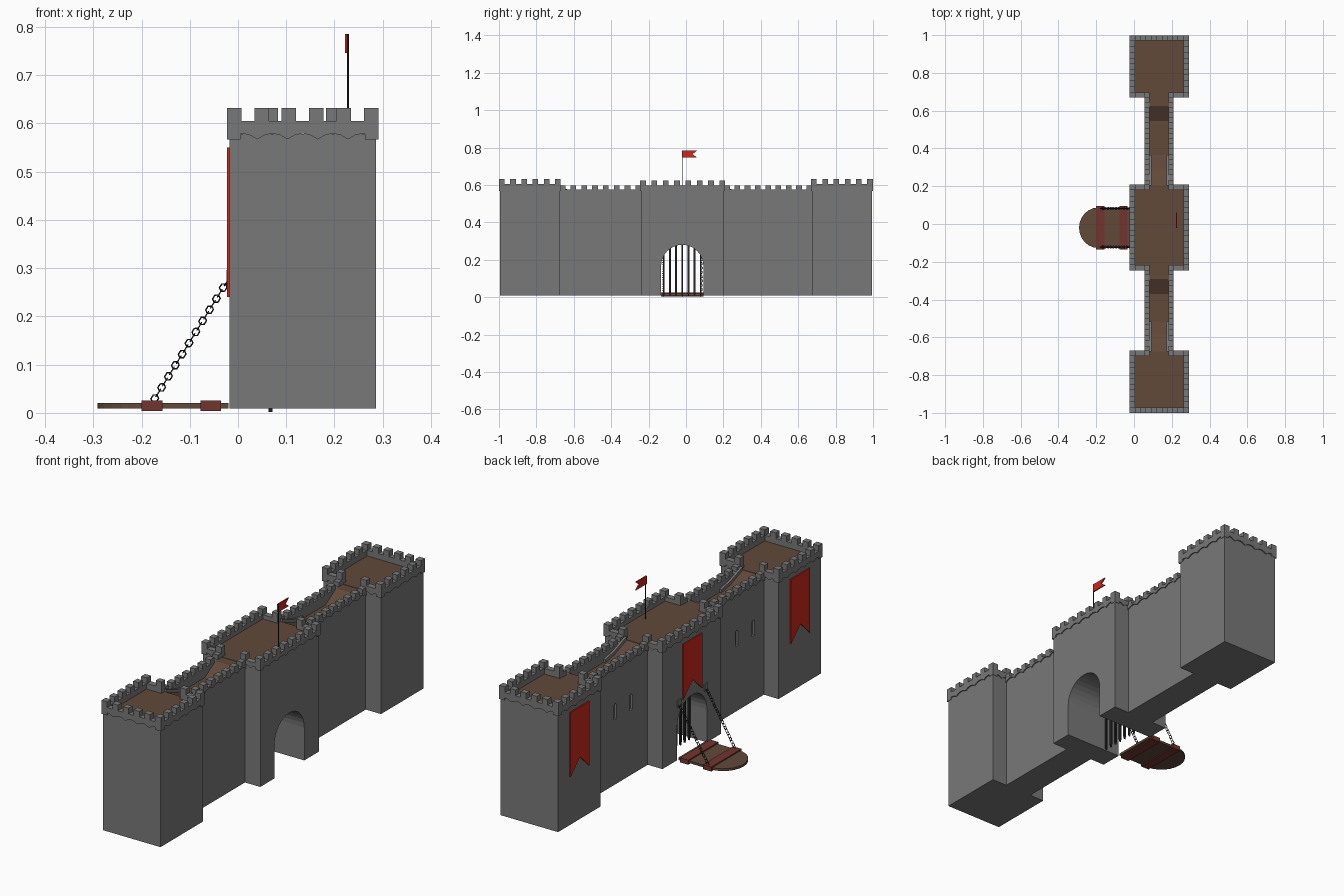
import bpy, bmesh, math
from mathutils import Vector

cube = bpy.data.objects.get("Cube")
if cube:
    bpy.data.objects.remove(cube, do_unlink=True)


def material(name, rgb):
    m = bpy.data.materials.new(name)
    m.use_nodes = True
    m.diffuse_color = (*rgb, 1)
    bsdf = next(n for n in m.node_tree.nodes if n.type == 'BSDF_PRINCIPLED')
    bsdf.inputs["Base Color"].default_value = (*rgb, 1)
    bsdf.inputs["Roughness"].default_value = 0.9
    return m


STONE = material("stone grey", (0.19, 0.19, 0.19))
FLOOR = material("floor brown", (0.12, 0.067, 0.042))
TIMBER = material("red timber", (0.17, 0.036, 0.028))
CLOTH = material("red cloth", (0.62, 0.02, 0.01))
IRON = material("black iron", (0.02, 0.02, 0.022))


def prism(name, pts, axis, a, b, mat, floor=False):
    """Extrude a 2D outline from a to b along the given axis."""
    place = {'x': lambda u, v, w: (w, u, v),
             'y': lambda u, v, w: (u, w, v),
             'z': lambda u, v, w: (u, v, w)}[axis]
    bm = bmesh.new()
    low = [bm.verts.new(place(u, v, a)) for u, v in pts]
    high = [bm.verts.new(place(u, v, b)) for u, v in pts]
    bm.faces.new(low)
    bm.faces.new(high)
    for i in range(len(pts)):
        j = (i + 1) % len(pts)
        bm.faces.new((low[i], low[j], high[j], high[i]))
    bmesh.ops.recalc_face_normals(bm, faces=bm.faces)
    if floor:  # upward faces become boards
        for f in bm.faces:
            f.normal_update()
            f.material_index = int(f.normal.z > 0.4 and f.calc_center_median().z > 0.45)
    me = bpy.data.meshes.new(name)
    bm.to_mesh(me)
    bm.free()
    me.materials.append(mat)
    if floor:
        me.materials.append(FLOOR)
    ob = bpy.data.objects.new(name, me)
    bpy.context.collection.objects.link(ob)
    return ob


def box(name, x, y, z, mat, floor=False):
    return prism(name, [(x[0], z[0]), (x[1], z[0]), (x[1], z[1]), (x[0], z[1])],
                 'y', y[0], y[1], mat, floor)


def parapet(name, axis, start, end, a, b, dip, base, top):
    """Battlement run: scalloped lower edge, merlons above."""
    length = end - start
    bays = max(1, round(length / 0.066))
    pts = [(start, dip)]
    for i in range(bays):
        for t, rise in ((0.25, 0.009), (0.5, 0.012), (0.75, 0.009), (1, 0)):
            pts.append((start + length * (i + t) / bays, dip + rise))
    count = max(2, round((length + 0.028) / 0.058))
    width = 0.03
    pitch = (length - width) / (count - 1)
    for i in reversed(range(count)):
        u = start + i * pitch
        pts += [(u + width, base), (u + width, top), (u, top), (u, base)]
    clean = [p for i, p in enumerate(pts) if p != pts[i - 1]]
    return prism(name, clean, axis, a, b, STONE)


# Shared dimensions
X0, X1 = -0.018, 0.286
GROUND, DECK = 0.009, 0.578
LIP, THICK = 0.005, 0.028
PATH0, PATH1 = 0.083, 0.182
GATE_Y, GATE_R, SPRING = -0.02, 0.113, 0.167


def tower(name, y0, y1, top, open_low, open_high, gate=False):
    # Body, with the archway cut through its outline
    outline = [(y0, GROUND)]
    if gate:
        outline.append((GATE_Y - GATE_R, GROUND))
        for i in range(17):
            t = math.pi * (1 - i / 16)
            outline.append((GATE_Y + GATE_R * math.cos(t), SPRING + GATE_R * math.sin(t)))
        outline.append((GATE_Y + GATE_R, GROUND))
    outline += [(y1, GROUND), (y1, DECK), (y0, DECK)]
    prism(name + "_body", outline, 'x', X0, X1, STONE, floor=True)
    # Battlements on four sides, open where a wall walk arrives
    dip, base = 0.567, top - 0.027
    xa, xb, ya, yb = X0 - LIP, X1 + LIP, y0 - LIP, y1 + LIP
    parapet(name + "_outer_parapet", 'x', ya, yb, xa, xa + THICK, dip, base, top)
    parapet(name + "_inner_parapet", 'x', ya, yb, xb - THICK, xb, dip, base, top)
    for side, p, q, opened in (("low", ya, ya + THICK, open_low),
                               ("high", yb - THICK, yb, open_high)):
        runs = [(xa, PATH0), (PATH1, xb)] if opened else [(xa, xb)]
        for i, (s, e) in enumerate(runs):
            parapet(f"{name}_{side}_parapet_{i}", 'y', s, e, p, q, dip, base, top)


tower("right_tower", -0.995, -0.675, 0.632, False, True)
tower("gate_tower", -0.24, 0.204, 0.625, True, True, gate=True)
tower("left_tower", 0.674, 0.994, 0.632, True, False)


def wall(name, y0, y1, slits):
    # Core with a walkway that dips between the towers
    path = [(y1 + 0.03, DECK - 0.002), (y1 - 0.05, DECK - 0.002), (y1 - 0.13, 0.528),
            (y0 + 0.16, 0.528), (y0 + 0.09, 0.542), (y0, DECK - 0.002),
            (y0 - 0.03, DECK - 0.002)]
    prism(name + "_walkway", [(y0 + 0.002, 0.4), (y1 - 0.002, 0.4)] + path, 'x',
          PATH0 - 0.002, PATH1 + 0.002, STONE, floor=True)
    # Solid faces and battlements
    wx0, wx1 = 0.06, 0.205
    outer = box(name + "_outer_face", (wx0, PATH0), (y0 - 0.005, y1 + 0.005), (GROUND, 0.573), STONE)
    box(name + "_inner_face", (PATH1, wx1), (y0 - 0.005, y1 + 0.005), (GROUND, 0.573), STONE)
    box(name + "_core", (PATH0, PATH1), (y0 - 0.005, y1 + 0.005), (GROUND, 0.45), STONE)
    parapet(name + "_outer_parapet", 'x', y0, y1, wx0 - LIP, PATH0, 0.556, 0.575, 0.597)
    parapet(name + "_inner_parapet", 'x', y0, y1, PATH1, wx1 + LIP, 0.556, 0.575, 0.597)
    # Curved kerbs beside the rising ramp
    low = [(y0 + 0.16, 0.528), (y0 + 0.09, 0.542), (y0, DECK - 0.002)]
    kerb = low + [(u, v + 0.016) for u, v in reversed(low)]
    for i, x in enumerate((PATH0, PATH1 - 0.01)):
        prism(f"{name}_kerb_{i}", kerb, 'x', x, x + 0.01, STONE)
    # Arrow slits with round heads
    for y in slits:
        head = [(y + 0.011 * math.cos(math.pi * i / 6), 0.385 + 0.011 * math.sin(math.pi * i / 6))
                for i in range(7)]
        cutter = prism("slit_cutter", [(y - 0.011, 0.32), (y + 0.011, 0.32)] + head,
                       'x', wx0 - 0.02, wx0 + 0.012, STONE)
        mod = outer.modifiers.new("slit", 'BOOLEAN')
        mod.operation, mod.solver, mod.object = 'DIFFERENCE', 'EXACT', cutter
        bpy.context.view_layer.objects.active = outer
        bpy.ops.object.modifier_apply(modifier=mod.name)
        bpy.data.objects.remove(cutter, do_unlink=True)


wall("left_wall", 0.204, 0.674, (0.45, 0.33))
wall("right_wall", -0.675, -0.24, (-0.47, -0.595))

# Swallow-tailed banners on the gate side
for name, y, bottom in (("left", 0.834, 0.24), ("gate", GATE_Y, 0.285), ("right", -0.835, 0.24)):
    h = 0.072
    prism(name + "_banner", [(y - h, 0.55), (y - h, bottom), (y, bottom + 0.07),
                             (y + h, bottom), (y + h, 0.55)], 'x', X0 - 0.005, X0 + 0.002, CLOTH)

# Portcullis with pointed bars
for i in range(7):
    y = GATE_Y + (i - 3) * 0.033
    top = SPRING + math.sqrt(GATE_R ** 2 - (y - GATE_Y) ** 2) + 0.005
    prism(f"portcullis_bar_{i}", [(y - 0.005, top), (y - 0.005, 0.018), (y, 0.002),
                                  (y + 0.005, 0.018), (y + 0.005, top)], 'x', 0.063, 0.072, IRON)

# Drawbridge with a rounded end and two cross beams
deck = [(X0 - 0.002, GATE_Y - 0.107), (X0 - 0.002, GATE_Y + 0.107)]
for i in range(13):
    t = math.pi / 2 + math.pi * i / 12
    deck.append((-0.19 + 0.101 * math.cos(t), GATE_Y + 0.107 * math.sin(t)))
prism("drawbridge_deck", deck, 'z', GROUND, 0.02, FLOOR)
for i, (a, b) in enumerate(((-0.2, -0.156), (-0.078, -0.035))):
    box(f"drawbridge_beam_{i}", (a, b), (GATE_Y - 0.114, GATE_Y + 0.114), (0.004, 0.026), TIMBER)

# Chains of six-sided links, turned alternately
LINKS = 22
for name, y in (("left", GATE_Y + 0.102), ("right", GATE_Y - 0.102)):
    foot, head = Vector((-0.176, y, 0.024)), Vector((X0 - 0.002, y, 0.277))
    along = (head - foot).normalized()
    sideways = Vector((0, 1, 0))
    cu = bpy.data.curves.new(name + "_chain", 'CURVE')
    cu.dimensions = '3D'
    cu.bevel_depth, cu.bevel_resolution = 0.0016, 0
    cu.materials.append(IRON)
    for i in range(LINKS):
        centre = foot.lerp(head, (i + 0.5) / LINKS)
        across = sideways if i % 2 else along.cross(sideways)
        sp = cu.splines.new('POLY')
        sp.points.add(5)
        sp.use_cyclic_u = True
        for k, p in enumerate(sp.points):
            t = math.tau * k / 6
            p.co = (*(centre + along * 0.009 * math.cos(t) + across * 0.0075 * math.sin(t)), 1)
    ob = bpy.data.objects.new(name + "_chain", cu)
    bpy.context.collection.objects.link(ob)
    box(name + "_chain_mount", (X0 - 0.006, X0 + 0.002), (y - 0.012, y + 0.012),
        (0.262, 0.296), STONE)

# Flag and pole on the gate tower
FX = 0.228
ring = [(FX + 0.002 * math.cos(math.tau * i / 6), GATE_Y + 0.002 * math.sin(math.tau * i / 6))
        for i in range(6)]
prism("flag_pole", ring, 'z', DECK - 0.01, 0.785, IRON)
prism("flag", [(GATE_Y, 0.785), (GATE_Y, 0.746), (GATE_Y + 0.08, 0.746),
               (GATE_Y + 0.055, 0.765), (GATE_Y + 0.08, 0.785)], 'x', FX - 0.006, FX, CLOTH)
